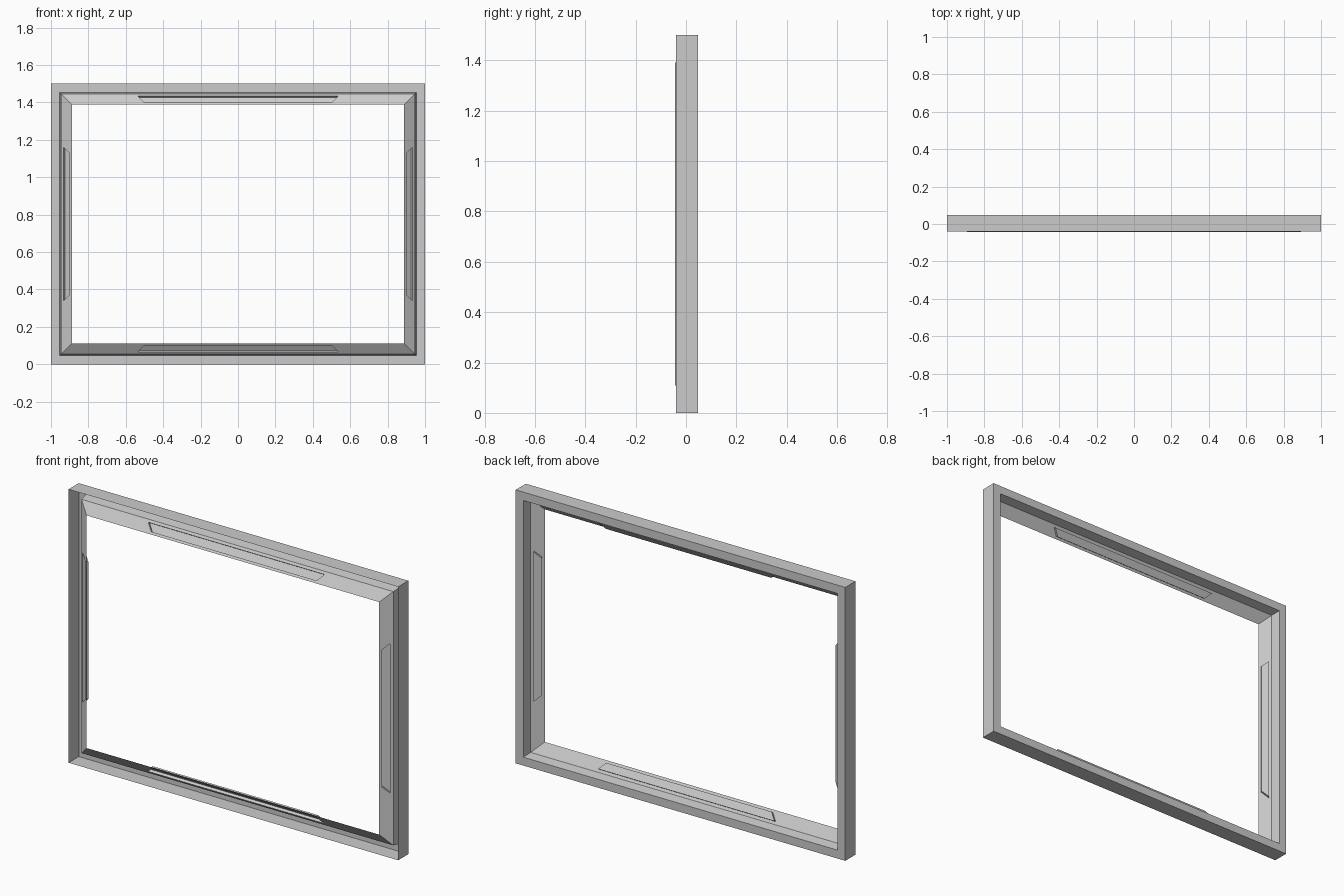
import bpy, bmesh
from mathutils import Vector

if "Cube" in bpy.data.objects:
    bpy.data.objects.remove(bpy.data.objects["Cube"])

HX, HZ = 1.0, 0.75          # half width and half height
CENTRE = Vector((0, 0, HZ))
Y = Vector((0, 1, 0))

# each side: outward direction, half size outward, half length, panel half length
SIDES = {
    "top": (Vector((0, 0, 1)), HZ, HX, 0.535),
    "bottom": (Vector((0, 0, -1)), HZ, HX, 0.535),
    "left": (Vector((-1, 0, 0)), HX, HZ, 0.41),
    "right": (Vector((1, 0, 0)), HX, HZ, 0.41),
}
# sheet profile as (inset from outer edge, y): outer wall, back flange, inner wall
PROFILE = [(0, -0.04), (0, 0.048), (0.046, 0.048), (0.054, -0.005)]
STRIP = [(0.054, -0.005), (0.112, -0.044)]   # sloped inner strip
PRESS = 0.0145                                # depth of the pressed panel


def make_object(name, quads):
    bm = bmesh.new()
    for quad in quads:
        bm.faces.new([bm.verts.new(p) for p in quad])
    bmesh.ops.remove_doubles(bm, verts=bm.verts, dist=1e-5)
    bmesh.ops.recalc_face_normals(bm, faces=bm.faces)
    mesh = bpy.data.meshes.new(name)
    bm.to_mesh(mesh)
    bm.free()
    bpy.context.collection.objects.link(bpy.data.objects.new(name, mesh))


def ring(quad_a, quad_b):
    return [(quad_a[i], quad_a[(i + 1) % 4], quad_b[(i + 1) % 4], quad_b[i])
            for i in range(4)]


# mitred outer channel, open at the front
channel = []
for out, half, length, _ in SIDES.values():
    along = out.cross(Y)
    for (i0, y0), (i1, y1) in zip(PROFILE, PROFILE[1:]):
        a, b = (CENTRE + out * (half - i) + Y * y for i, y in ((i0, y0), (i1, y1)))
        channel.append((a - along * (length - i0), a + along * (length - i0),
                        b + along * (length - i1), b - along * (length - i1)))
make_object("outer_channel", channel)

# sloped strips, each with a trapezoid panel pressed towards the back
for name, (out, half, length, panel) in SIDES.items():
    along = out.cross(Y)
    (i0, y0), (i1, y1) = STRIP
    outer = CENTRE + out * (half - i0) + Y * y0
    inner = CENTRE + out * (half - i1) + Y * y1
    back = along.cross(inner - outer).normalized()
    if back.y < 0:
        back = -back
    edge = [outer - along * (length - i0), outer + along * (length - i0),
            inner + along * (length - i1), inner - along * (length - i1)]
    hi, lo = outer.lerp(inner, 0.22), outer.lerp(inner, 0.80)
    hole = [hi - along * panel, hi + along * panel,
            lo + along * (panel - 0.033), lo - along * (panel - 0.033)]
    floor = [p + back * PRESS for p in hole]
    make_object(name + "_strip", ring(edge, hole) + ring(hole, floor) + [floor])
